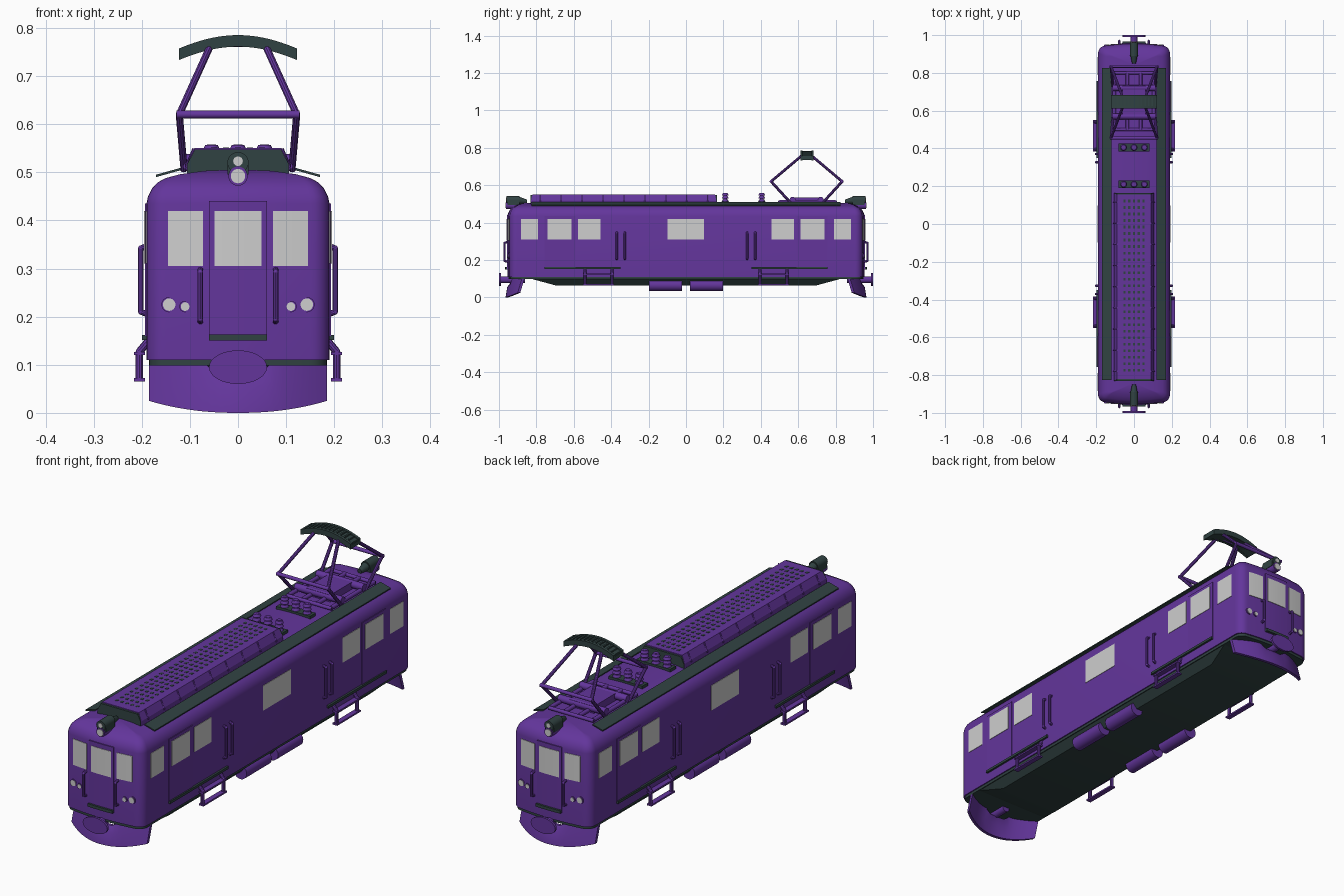
import bpy, bmesh, math
from mathutils import Vector, Matrix

if "Cube" in bpy.data.objects:
    bpy.data.objects.remove(bpy.data.objects["Cube"])


def material(name, rgb):
    m = bpy.data.materials.new(name)
    m.diffuse_color = (*rgb, 1)
    m.use_nodes = True
    m.node_tree.nodes["Principled BSDF"].inputs["Base Color"].default_value = m.diffuse_color
    return m


PURPLE = material("purple paint", (0.125, 0.036, 0.33))
DARK = material("dark slate", (0.03, 0.055, 0.054))
GLASS = material("pale glass", (0.62, 0.62, 0.62))
QUADS = [(sx, sy) for sx in (1, -1) for sy in (1, -1)]


def finish(bm, name, mat, angle=35):
    bmesh.ops.recalc_face_normals(bm, faces=bm.faces)
    me = bpy.data.meshes.new(name)
    bm.to_mesh(me)
    bm.free()
    me.materials.append(mat)
    for p in me.polygons:
        p.use_smooth = True
    me.set_sharp_from_angle(angle=math.radians(angle))
    bpy.context.collection.objects.link(bpy.data.objects.new(name, me))


def box(bm, x0, x1, y0, y1, z0, z1):
    m = Matrix.Translation(((x0 + x1) / 2, (y0 + y1) / 2, (z0 + z1) / 2))
    bmesh.ops.create_cube(bm, size=1, matrix=m @ Matrix.Diagonal((abs(x1 - x0), abs(y1 - y0), z1 - z0, 1)))


def rod(bm, a, b, r, r2=None, seg=16, stretch=(1, 1, 1)):
    a, b = Vector(a), Vector(b)
    m = Matrix.Translation((a + b) / 2) @ Matrix.Diagonal((*stretch, 1)) @ (b - a).to_track_quat('Z', 'Y').to_matrix().to_4x4()
    bmesh.ops.create_cone(bm, cap_ends=True, segments=seg, radius1=r, radius2=r if r2 is None else r2,
                          depth=(b - a).length, matrix=m)


def path(bm, pts, r, seg=10):
    for a, b in zip(pts, pts[1:]):
        rod(bm, a, b, r, seg=seg)
    for p in pts[1:-1]:
        bmesh.ops.create_uvsphere(bm, u_segments=seg, v_segments=6, radius=r, matrix=Matrix.Translation(p))


def loft(bm, rings):
    rows = [[bm.verts.new(p) for p in ring] for ring in rings]
    n = len(rows[0])
    for a, b in zip(rows, rows[1:]):
        for i in range(n):
            bm.faces.new((a[i], a[(i + 1) % n], b[(i + 1) % n], b[i]))
    bm.faces.new(rows[0])
    bm.faces.new(rows[-1])


def end_y(x):
    return 0.955 - 0.5 * x * x


def plan(d, z):
    """Rounded plan outline with bowed ends, inset by d."""
    dy = d if d < 0.04 else 0.04 + (d - 0.04) * 0.5
    w = 0.19 - d
    r = max(0.04 - d * 0.5, 0.004)
    q = [(f * (w - r), end_y(f * (w - r)) - dy) for f in (0.2, 0.6)]
    yc = end_y(w - r) - dy - r
    for i in range(7):
        t = math.radians(90 - 15 * i)
        q.append((w - r + r * math.cos(t), yc + r * math.sin(t)))
    pts = q + [(x, -y) for x, y in reversed(q)] + [(-x, -y) for x, y in q] + [(-x, y) for x, y in reversed(q)]
    return [(x, y, z) for x, y in pts]


def rect(x, y, z):
    return [(x, y, z), (-x, y, z), (-x, -y, z), (x, -y, z)]


def end_panel(bm, x0, x1, z0, z1, sy, off):
    """Thin plate following the bowed end wall."""
    rings = []
    for i in range(7):
        x = x0 + (x1 - x0) * i / 6
        y = end_y(x)
        rings.append([(x, sy * (y - 0.003), z0), (x, sy * (y + off), z0), (x, sy * (y + off), z1), (x, sy * (y - 0.003), z1)])
    loft(bm, rings)


# Body shell with domed roof
bm = bmesh.new()
loft(bm, [plan(d, z) for d, z in ((0, .11), (0, .435), (.003, .45), (.011, .466), (.023, .479), (.04, .488),
                                  (.07, .496), (.12, .503), (.17, .505))])
finish(bm, "body_shell", PURPLE, 40)

# Underframe
bm = bmesh.new()
loft(bm, [plan(.005, .098), plan(.005, .112)])
loft(bm, [rect(.15, .70, .065), rect(.183, .83, .10)])
finish(bm, "underframe", DARK)
bm = bmesh.new()
for sx, sy in QUADS:
    rod(bm, (sx * .15, sy * .022, .065), (sx * .15, sy * .198, .065), .031, seg=24)
finish(bm, "air_tanks", PURPLE)

# Doors and windows
doors, glass, sills = bmesh.new(), bmesh.new(), bmesh.new()
for s in (1, -1):
    end_panel(doors, -.06, .06, .15, .44, s, .003)
    end_panel(sills, -.06, .06, .15, .163, s, .012)
    end_panel(glass, -.049, .049, .305, .42, s, .005)
    end_panel(glass, .073, .145, .305, .42, s, .002)
    end_panel(glass, -.145, -.073, .305, .42, s, .002)
    box(glass, s * .187, s * .192, -.098, .097, .31, .42)
for sx, sy in QUADS:
    box(doors, sx * .187, sx * .193, sy * .592, sy * .757, .16, .435)
    box(sills, sx * .185, sx * .199, sy * .35, sy * .757, .151, .162)
    for y0, y1, off in ((.458, .578, .192), (.613, .74, .195), (.79, .883, .192)):
        box(glass, sx * .187, sx * off, sy * y0, sy * y1, .31, .42)
finish(doors, "doors", PURPLE)
finish(sills, "door_sills", DARK)
finish(glass, "windows", GLASS)

# Handrails and side steps
rails, steps = bmesh.new(), bmesh.new()
for sx, sy in QUADS:
    x, y = sx * .078, sy * end_y(.078)
    path(rails, [(x, y, .19), (x, y + sy * .018, .195), (x, y + sy * .018, .292), (x, y, .297)], .006)
    for yy in (.327, .37):
        path(rails, [(sx * .188, sy * yy, .205), (sx * .202, sy * yy, .21),
                     (sx * .202, sy * yy, .342), (sx * .188, sy * yy, .347)], .006)
    for yy in (.395, .54):
        path(steps, [(sx * .183, sy * yy, .153), (sx * .205, sy * yy, .127), (sx * .205, sy * yy, .068)], .008)
    for z in (.065, .12):
        box(steps, sx * .193, sx * .216, sy * .385, sy * .55, z, z + .007)
finish(rails, "handrails", PURPLE)
finish(steps, "side_steps", PURPLE)

# Ploughs and couplers
bm, cp = bmesh.new(), bmesh.new()
for s in (1, -1):
    rings = []
    for i in range(-10, 11):
        u = i / 10
        x, y = .185 * u, .953 - .065 * u * u
        zb = .025 * abs(u) ** 2.2
        zt = min(.115, .08 + max(0, abs(x) - .045) * 1.0)
        prof = ((-.015, zt), (.003, .055), (.012, zb))
        rings.append([(x, s * (y + o), z) for o, z in prof] + [(x, s * (y + o - .014), z) for o, z in reversed(prof)])
    loft(bm, rings)
    rod(cp, (0, s * .86, .095), (0, s * .992, .095), .018)
    rod(cp, (0, s * .99, .095), (0, s, .095), .035, seg=32, stretch=(1.72, 1, 1))
finish(bm, "ploughs", PURPLE)
finish(cp, "couplers", PURPLE)

# Lamps on the ends and on the roof
rims, housing, lens = bmesh.new(), bmesh.new(), bmesh.new()
for s in (1, -1):
    for x, z, r in ((.143, .225, .013), (.11, .221, .009)):
        for sx in (1, -1):
            y = end_y(x)
            rod(rims, (sx * x, s * (y - .01), z), (sx * x, s * (y + .003), z), r + .003, seg=24)
            rod(lens, (sx * x, s * (y - .01), z), (sx * x, s * (y + .005), z), r, seg=24)
    rod(rims, (0, s * .90, .492), (0, s * .962, .492), .02, seg=24)
    rod(lens, (0, s * .95, .492), (0, s * .965, .492), .015, seg=24)
    rod(housing, (0, s * .89, .52), (0, s * .96, .52), .022, seg=24)
    rod(housing, (0, s * .85, .513), (0, s * .892, .518), .010, .019, seg=24)
    box(housing, -.022, .022, s * .89, s * .955, .495, .52)
    rod(lens, (0, s * .95, .523), (0, s * .963, .523), .010, seg=24)
finish(rims, "lamp_rims", PURPLE)
finish(housing, "roof_lamp_housings", DARK)
finish(lens, "lamp_lenses", GLASS)

# Roof walkways
bm = bmesh.new()
for s in (1, -1):
    loft(bm, [[(s * .17, y, .490), (s * .12, y, .504), (s * .12, y, .509), (s * .17, y, .495)] for y in (-.825, .825)])
finish(bm, "roof_walkways", DARK)

# Roof equipment box with vent holes
bm, ends = bmesh.new(), bmesh.new()
loft(bm, [[(x, y + yy, z) for x, yy, z in rect(hx, hy, z)] for hx, hy, z, y in
          ((.106, .495, .498, -.333), (.106, .495, .518, -.333), (.09, .488, .55, -.333))])
finish(bm, "roof_box", PURPLE, 20)
for y0, y1 in ((-.831, -.818), (.152, .165)):
    loft(ends, [[(-.105, y, .498), (.105, y, .498), (.105, y, .518), (.09, y, .547), (-.09, y, .547), (-.105, y, .518)]
                for y in (y0, y1)])
finish(ends, "roof_box_ends", DARK)
holes, ribs = bmesh.new(), bmesh.new()
for i in range(27):
    for j in range(-2, 3):
        y = -.775 + i * .0345
        box(holes, j * .025 - .006, j * .025 + .006, y - .007, y + .007, .548, .5512)
for i in range(9):
    for s in (1, -1):
        y = -.78 + i * .112
        rod(ribs, (s * .107, y, .51), (s * .091, y, .549), .004, seg=6)
finish(holes, "vent_holes", DARK)
finish(ribs, "roof_box_ribs", PURPLE)

# Insulators on dark bases
bm, base = bmesh.new(), bmesh.new()
for y in (.21, .405):
    box(base, -.083, .083, y - .02, y + .02, .498, .514)
    for x in (-.055, 0, .055):
        rod(bm, (x, y, .51), (x, y, .558), .009)
        for z in (.518, .535, .551):
            rod(bm, (x, y, z - .005), (x, y, z + .006), .018, .013, seg=20)
finish(bm, "insulators", PURPLE)
finish(base, "insulator_bases", DARK)

# Pantograph base, arms and contact head
bm, arms = bmesh.new(), bmesh.new()
box(bm, -.06, .06, .56, .73, .50, .535)
for y in (.57, .72):
    rod(bm, (-.115, y, .522), (.115, y, .522), .016)
for x in (-.105, -.035, .035, .105):
    rod(bm, (x, .50, .513), (x, .80, .513), .009)
for y in (.50, .80):
    rod(bm, (-.11, y, .511), (.11, y, .511), .008)
finish(bm, "pantograph_base", PURPLE)
for s in (1, -1):
    y0, y1, y2 = .645 + s * .085, .645 + s * .19, .645 + s * .014
    for sx in (1, -1):
        path(arms, [(sx * .112, y0, .505), (sx * .122, y1, .62), (sx * .055, y2, .768)], .0075)
    rod(arms, (-.128, y1, .62), (.128, y1, .62), .008)
    rod(arms, (-.06, y2, .766), (.06, y2, .766), .006)
finish(arms, "pantograph_arms", PURPLE)
head = bmesh.new()


def arc_z(x):
    return .776 - 2.0 * x * x + 10 * x ** 4


loft(head, [[(x, .622, arc_z(x) - .014), (x, .672, arc_z(x) - .014), (x, .672, arc_z(x) + .003), (x, .622, arc_z(x) + .003)]
            for x in [i * .0102 for i in range(-12, 13)]])
for y in (.618, .676):
    loft(head, [[(x, y - .006, arc_z(x) - .015), (x, y + .006, arc_z(x) - .015), (x, y + .006, arc_z(x) + .009),
                 (x, y - .006, arc_z(x) + .009)] for x in [i * .0102 for i in range(-12, 13)]])
for i in range(-6, 7):
    x = i * .0195
    box(head, x - .004, x + .004, .62, .674, arc_z(x) - .004, arc_z(x) + .008)
finish(head, "pantograph_head", DARK)
